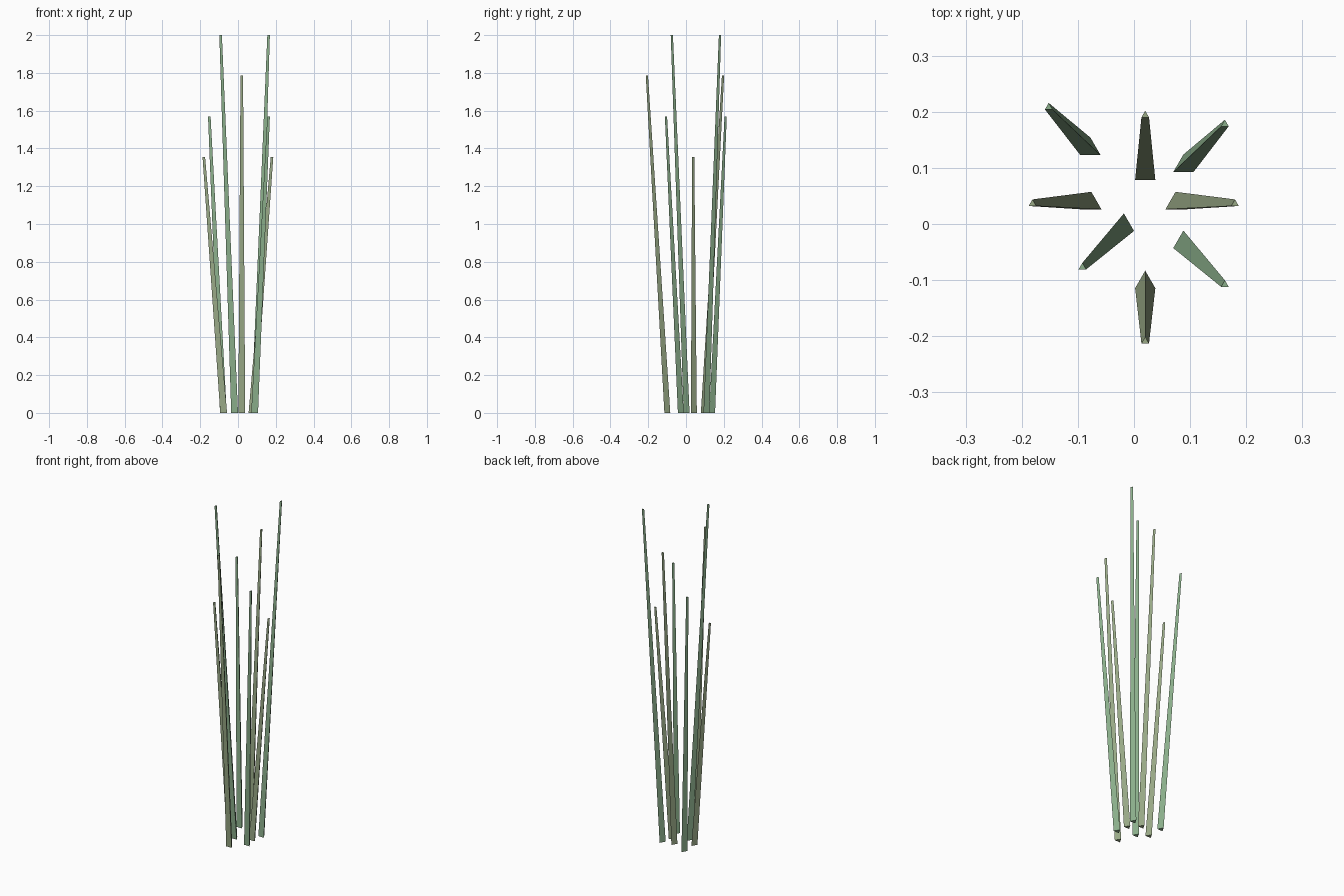
import bpy, bmesh
from math import sin, cos, radians

if "Cube" in bpy.data.objects:
    bpy.data.objects.remove(bpy.data.objects["Cube"])

BASE_R, TIP_R = 0.0208, 0.0078


def material(name, color):
    m = bpy.data.materials.new(name)
    m.diffuse_color = color
    m.use_nodes = True
    m.node_tree.nodes["Principled BSDF"].inputs["Base Color"].default_value = m.diffuse_color
    return m


green = material("reed_green", (0.26, 0.43, 0.26, 1))
olive = material("reed_olive", (0.32, 0.40, 0.24, 1))


def reed(name, base, tip, height, mat):
    """Leaning three-sided stem, tapering from base centre to tip centre."""
    bm = bmesh.new()
    rings = []
    for (cx, cy), z, r in ((base, 0, BASE_R), (tip, height, TIP_R)):
        rings.append([bm.verts.new((cx + r * cos(radians(a)), cy + r * sin(radians(a)), z))
                      for a in (90, 210, 330)])
    low, high = rings
    for i in range(3):
        j = (i + 1) % 3
        bm.faces.new((low[i], low[j], high[j], high[i]))
    bm.faces.new(low[::-1])
    bm.faces.new(high)
    bmesh.ops.recalc_face_normals(bm, faces=bm.faces)
    mesh = bpy.data.meshes.new(name)
    bm.to_mesh(mesh)
    bm.free()
    mesh.materials.append(mat)
    obj = bpy.data.objects.new(name, mesh)
    bpy.context.collection.objects.link(obj)


# Olive stems on the four sides
reed("reed_front", (0.02, -0.104), (0.02, -0.209), 1.785, olive)
reed("reed_back", (0.02, 0.089), (0.02, 0.194), 1.785, olive)
reed("reed_right", (0.074, 0.0365), (0.18, 0.036), 1.355, olive)
reed("reed_left", (-0.076, 0.0365), (-0.181, 0.036), 1.355, olive)

# Green stems on the four diagonals
reed("reed_back_right", (0.088, 0.103), (0.162, 0.178), 2.0, green)
reed("reed_front_right", (0.088, -0.0325), (0.162, -0.108), 1.57, green)
reed("reed_back_left", (-0.0775, 0.133), (-0.152, 0.208), 1.57, green)
reed("reed_front_left", (-0.018, -0.002), (-0.092, -0.077), 2.0, green)
